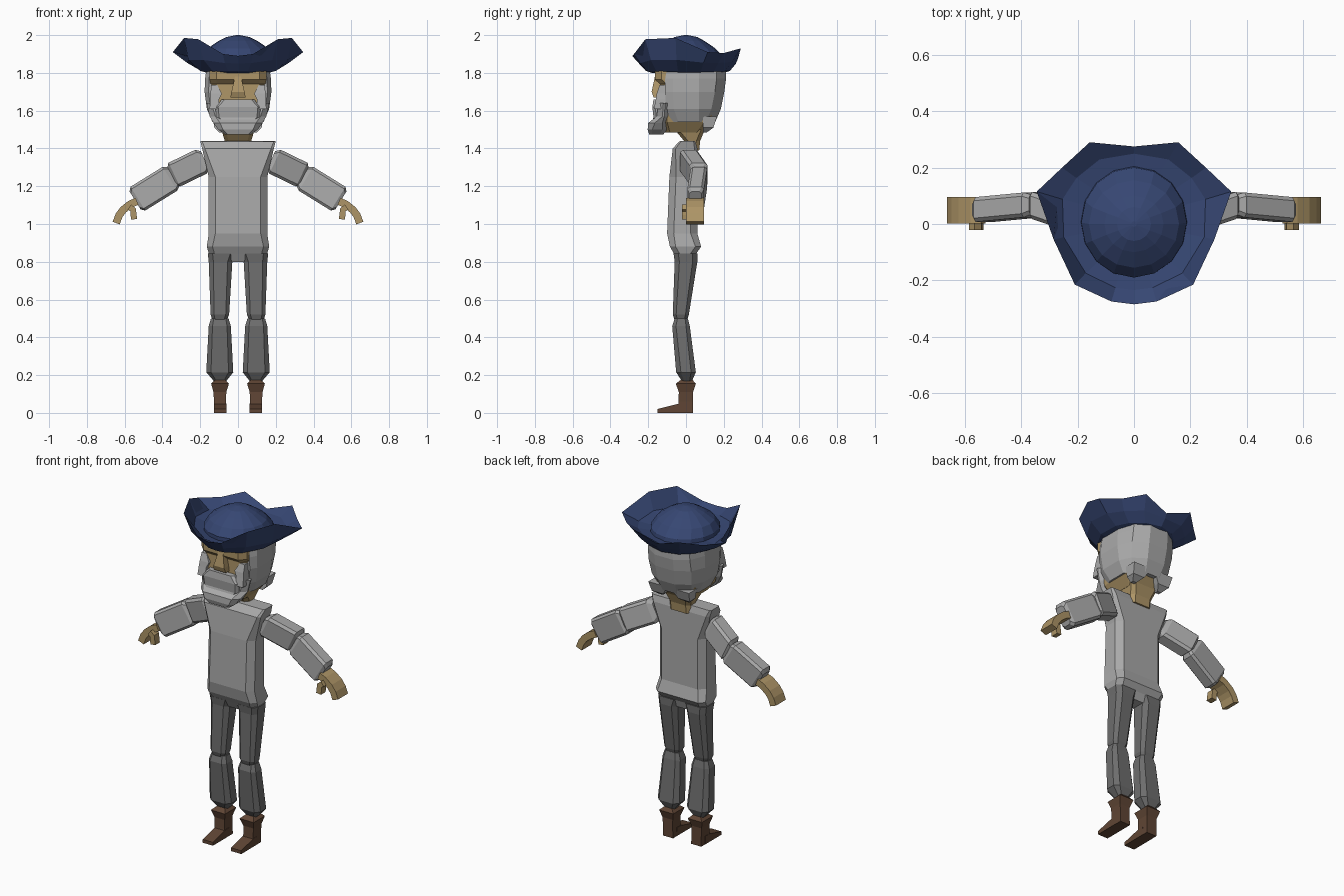
import bpy, bmesh, math
from mathutils import Vector

X, Y = Vector((1, 0, 0)), Vector((0, 1, 0))


def material(name, rgb):
    m = bpy.data.materials.new(name)
    m.diffuse_color = (*rgb, 1)
    return m


CLOTH = material("light_grey", (0.40, 0.40, 0.40))
TROUSER = material("dark_grey", (0.155, 0.155, 0.155))
SKIN = material("tan_skin", (0.42, 0.30, 0.135))
LEATHER = material("brown_leather", (0.115, 0.06, 0.035))
FELT = material("navy_felt", (0.037, 0.062, 0.17))


def ring(c, a, b, ch=0.0, u=X, v=Y):
    """Rectangle of half sizes a, b with chamfered corners, in the plane u, v."""
    c = Vector(c)
    if ch <= 0:
        pts = [(-a, -b), (a, -b), (a, b), (-a, b)]
    else:
        pts = [(-a + ch, -b), (a - ch, -b), (a, -b + ch), (a, b - ch),
               (a - ch, b), (-a + ch, b), (-a, b - ch), (-a, -b + ch)]
    return [c + u * p + v * q for p, q in pts]


def slab(z, x0, x1, y0, y1, ch=0.0):
    """Horizontal ring given by its extents."""
    return ring(((x0 + x1) / 2, (y0 + y1) / 2, z), (x1 - x0) / 2, (y1 - y0) / 2, ch)


def loft(name, rings, mat, mirror=False):
    """Skin a list of equal-length rings and cap both ends."""
    bm = bmesh.new()
    loops = [[bm.verts.new(p) for p in r] for r in rings]
    n = len(loops[0])
    for lo, hi in zip(loops, loops[1:]):
        for i in range(n):
            j = (i + 1) % n
            bm.faces.new((lo[i], lo[j], hi[j], hi[i]))
    bm.faces.new(loops[0][::-1])
    bm.faces.new(loops[-1])
    bmesh.ops.recalc_face_normals(bm, faces=bm.faces)
    me = bpy.data.meshes.new(name)
    bm.to_mesh(me)
    bm.free()
    me.materials.append(mat)
    ob = bpy.data.objects.new(name, me)
    bpy.context.collection.objects.link(ob)
    if mirror:
        mod = ob.modifiers.new("mirror", "MIRROR")
        mod.use_mirror_merge = False
    return ob


def limb(name, p, q, a, b, mat):
    """Chamfered sleeve segment from p to q with narrowed ends."""
    p, q = Vector(p), Vector(q)
    d = (q - p).normalized()
    u = Vector((-d.z, 0, d.x)).normalized()
    rows = [(0, 0.72), (0.12, 1), (0.93, 1), (1, 0.75)]
    return loft(name, [ring(p.lerp(q, t), a * s, b * s, 0.3 * b, u) for t, s in rows], mat, True)


# Shirt
loft("shirt", [slab(z, -x, x, y0, y1, c) for z, x, y0, y1, c in [
    (0.80, 0.10, -0.04, 0.04, 0.02), (0.845, 0.155, -0.065, 0.055, 0.03),
    (0.88, 0.165, -0.085, 0.08, 0.03), (0.95, 0.155, -0.10, 0.06, 0.035),
    (1.25, 0.155, -0.088, 0.06, 0.035), (1.40, 0.19, -0.07, 0.06, 0.015)]]
    + [[Vector((p.x, p.y, 1.415 + 0.12 * abs(p.x))) for p in slab(0, -0.2, 0.2, -0.035, 0.05, 0.01)]],
    CLOTH)

# Sleeves
limb("upper_sleeve", (0.175, 0.01, 1.34), (0.35, 0.07, 1.255), 0.07, 0.048, CLOTH)
limb("lower_sleeve", (0.335, 0.07, 1.255), (0.545, 0.05, 1.125), 0.074, 0.044, CLOTH)


# Hands: curved mitten and hooked thumb
def hook(name, path, half, y):
    rings = []
    for i, (x, z) in enumerate(path):
        a, b = path[max(i - 1, 0)], path[min(i + 1, len(path) - 1)]
        d = Vector((b[0] - a[0], 0, b[1] - a[1])).normalized()
        rings.append(ring((x, y[0], z), half, y[1], 0, Vector((-d.z, 0, d.x))))
    loft(name, rings, SKIN, True)


hook("palm", [(0.535, 1.12), (0.57, 1.105), (0.608, 1.075), (0.63, 1.045), (0.645, 1.005)], 0.02, (0.048, 0.047))
hook("thumb", [(0.575, 1.09), (0.555, 1.075), (0.553, 1.05), (0.55, 1.025)][::-1], 0.016, (0.0, 0.022))

# Trousers
loft("trouser_thigh", [slab(*r) for r in [
    (0.49, 0.06, 0.135, -0.06, 0.005, 0.015), (0.52, 0.047, 0.145, -0.07, 0.015, 0.018),
    (0.80, 0.03, 0.155, -0.06, 0.06, 0.025), (0.845, 0.015, 0.16, -0.066, 0.06, 0.025)]], TROUSER, True)
loft("trouser_shin", [slab(*r) for r in [
    (0.165, 0.065, 0.125, -0.02, 0.03, 0.012), (0.215, 0.025, 0.168, -0.052, 0.052, 0.025),
    (0.46, 0.038, 0.155, -0.073, 0.02, 0.02), (0.50, 0.05, 0.143, -0.06, 0.01, 0.015)]], TROUSER, True)

# Boots
loft("boot_shaft", [slab(*r) for r in [
    (0.0, 0.06, 0.127, -0.045, 0.037), (0.06, 0.063, 0.127, -0.04, 0.037),
    (0.11, 0.062, 0.13, -0.038, 0.037), (0.155, 0.048, 0.142, -0.054, 0.052),
    (0.18, 0.075, 0.115, -0.02, 0.03)]], LEATHER, True)
loft("boot_toe", [[Vector(p) for p in [(0.06, y, 0), (0.128, y, 0), (0.128, y, h), (0.06, y, h)]]
                  for y, h in [(-0.152, 0.02), (-0.04, 0.048), (0.0, 0.05)]], LEATHER, True)

# Neck and face
loft("neck", [slab(1.39, -0.07, 0.07, -0.03, 0.07, 0.02), slab(1.44, -0.07, 0.07, -0.01, 0.075, 0.02),
              slab(1.50, -0.088, 0.088, -0.06, 0.10, 0.02)], SKIN)
loft("face", [slab(z, -x, x, y0, y1, 0.035) for z, x, y0, y1 in [
    (1.485, 0.085, -0.12, 0.09), (1.54, 0.125, -0.135, 0.13), (1.64, 0.145, -0.14, 0.15),
    (1.74, 0.148, -0.138, 0.15), (1.765, 0.15, -0.165, 0.15), (1.83, 0.15, -0.165, 0.15)]], SKIN)
loft("nose", [slab(1.67, -0.04, 0.04, -0.172, -0.12), slab(1.70, -0.035, 0.035, -0.182, -0.12),
              slab(1.78, -0.016, 0.016, -0.165, -0.12)], SKIN)


# Hair: straight front edge, rounded back
def hair_ring(z, h, yf, yb):
    half = [(0.88 * h, yf), (h, yf + 0.04), (h, 0.07), (0.8 * h, yb - 0.05), (0.35 * h, yb)]
    return [Vector((x, y, z)) for x, y in half] + [Vector((-x, y, z)) for x, y in half[::-1]]


loft("hair", [hair_ring(*r) for r in [
    (1.54, 0.135, -0.08, 0.155), (1.61, 0.165, -0.105, 0.185), (1.70, 0.177, -0.11, 0.203),
    (1.77, 0.174, -0.11, 0.212), (1.83, 0.166, -0.10, 0.21)]], CLOTH)
loft("nape_lock", [slab(1.485, 0.075, 0.10, 0.09, 0.11), slab(1.51, 0.05, 0.125, 0.09, 0.145),
                   slab(1.57, 0.01, 0.135, 0.09, 0.165)], CLOTH, True)

# Beard, moustache and cheek curls
loft("beard", [slab(*r) for r in [
    (1.475, -0.07, 0.07, -0.195, -0.12, 0.015), (1.50, -0.105, 0.105, -0.203, -0.10, 0.025),
    (1.535, -0.13, 0.13, -0.20, -0.09, 0.035), (1.57, -0.15, 0.15, -0.155, -0.085, 0.03),
    (1.64, -0.166, 0.166, -0.145, -0.085, 0.025)]], CLOTH)
loft("moustache", [slab(*r) for r in [
    (1.54, -0.09, 0.09, -0.18, -0.12, 0.015), (1.565, -0.115, 0.115, -0.172, -0.12, 0.015),
    (1.62, -0.12, 0.12, -0.178, -0.12, 0.015), (1.66, -0.085, 0.085, -0.172, -0.12, 0.015)]], CLOTH)
loft("cheek_curl", [slab(1.61, 0.10, 0.15, -0.17, -0.09), slab(1.66, 0.10, 0.148, -0.16, -0.09),
                    slab(1.69, 0.085, 0.145, -0.155, -0.09), slab(1.735, 0.11, 0.143, -0.14, -0.09)], CLOTH, True)

# Hat crown
def oval(z, rx, ry, cy, n=16):
    return [Vector((rx * math.sin(2 * math.pi * i / n), cy - ry * math.cos(2 * math.pi * i / n), z)) for i in range(n)]


loft("hat_crown", [oval(*r) for r in [
    (1.83, 0.19, 0.20, 0.01), (1.885, 0.187, 0.195, 0.005), (1.93, 0.16, 0.155, 0.0),
    (1.968, 0.105, 0.10, 0.0), (1.99, 0.06, 0.06, 0.0), (2.0, 0.01, 0.01, 0.0)]], FELT)

# Hat brim: folded up at the front corners, flared at the back
half = [(0, -0.285, 1.89), (0.08, -0.275, 1.90), (0.21, -0.215, 1.978), (0.285, -0.055, 1.985),
        (0.345, 0.115, 1.91), (0.255, 0.20, 1.905), (0.157, 0.29, 1.93), (0, 0.275, 1.875)]
edge = [Vector(p) for p in half + [(-x, y, z) for x, y, z in half[-2:0:-1]]]
centre = Vector((0, 0.01, 0))


def inward(p, rx, ry, z):
    a = math.atan2(p.x / 0.3, (p.y - 0.01) / 0.28)
    return Vector((rx * math.sin(a), 0.01 + ry * math.cos(a), z))


loft("hat_brim", [
    [inward(p, 0.165, 0.19, 1.80) for p in edge],
    [inward(p, 0.205, 0.222, 1.81) for p in edge],
    [inward(p, 0.265, 0.25, 1.84).lerp(p, 0.2) for p in edge],
    edge,
    [inward(p, 0.25, 0.235, 1.865).lerp(p, 0.15) for p in edge],
    [inward(p, 0.18, 0.18, 1.86) for p in edge]], FELT)
